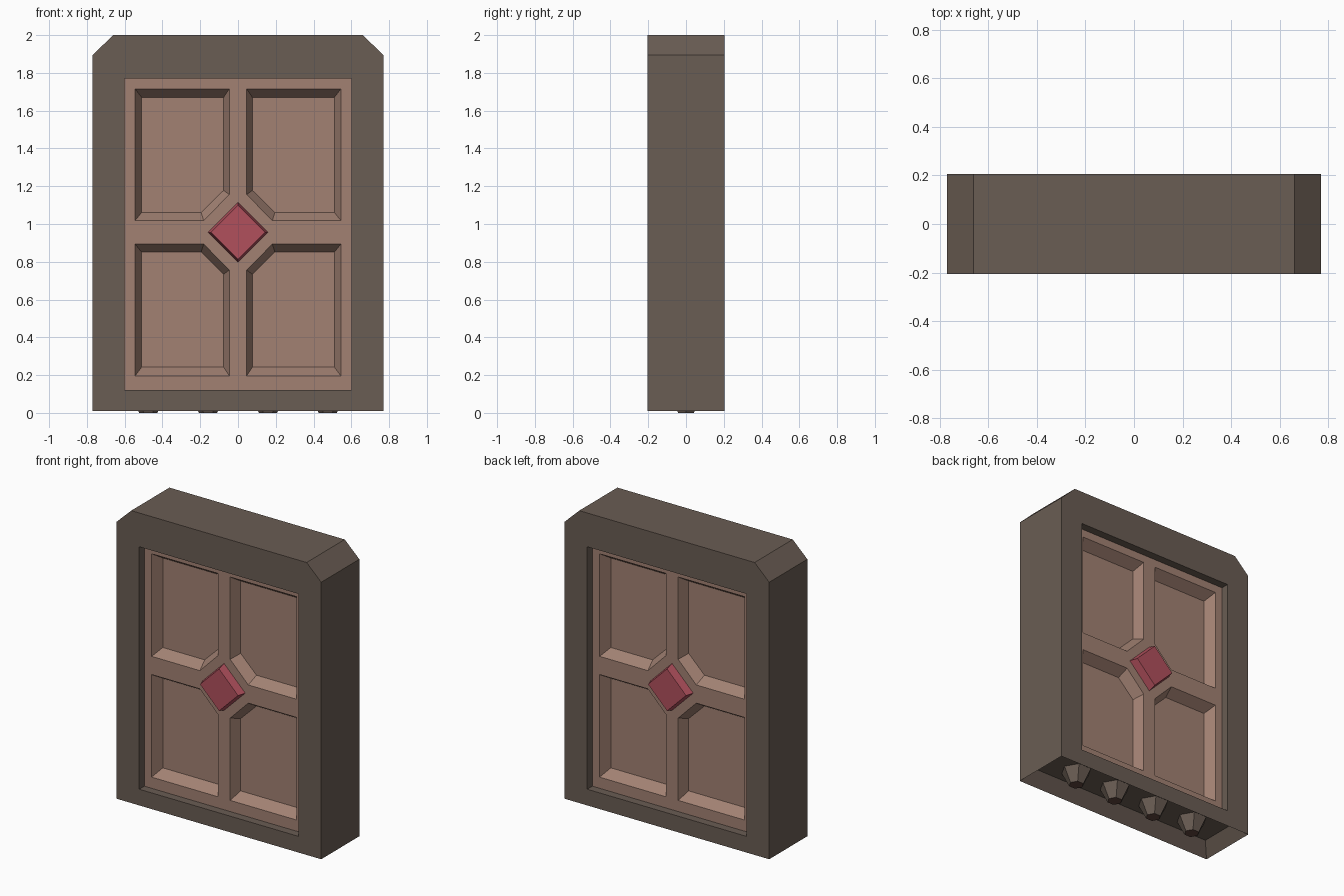
import bpy, bmesh, math
from mathutils import Matrix

if "Cube" in bpy.data.objects:
    bpy.data.objects.remove(bpy.data.objects["Cube"])


def material(name, rgb):
    m = bpy.data.materials.new(name)
    m.diffuse_color = (*rgb, 1)
    m.use_nodes = True
    m.node_tree.nodes["Principled BSDF"].inputs["Base Color"].default_value = m.diffuse_color
    return m


FRAME = material("dark frame", (0.144, 0.109, 0.087))
PANEL = material("tan panel", (0.36, 0.22, 0.17))
GEM = material("red gem", (0.44, 0.08, 0.108))
TIP = material("dark stud tip", (0.12, 0.062, 0.048))


def finish(bm, name, *mats):
    me = bpy.data.meshes.new(name)
    bm.to_mesh(me)
    bm.free()
    for m in mats:
        me.materials.append(m)
    ob = bpy.data.objects.new(name, me)
    bpy.context.collection.objects.link(ob)
    return ob


D = 0.205      # half depth of the frame
PY = 0.15      # panel surface distance from the middle
CZ = 0.956     # height of the gem

# Frame: chamfered ring with a hollow slot in its underside
bm = bmesh.new()
outer = [(-0.77, 0.01), (0.77, 0.01), (0.77, 1.895), (0.66, 2.0), (-0.66, 2.0), (-0.77, 1.895)]
inner = [(-0.6, 0.12), (0.6, 0.12), (0.6, 1.77), (-0.6, 1.77)]
F = [bm.verts.new((x, -D, z)) for x, z in outer + inner]
B = [bm.verts.new((x, D, z)) for x, z in outer + inner]
for ring in ((0, 1, 7, 6), (1, 2, 8, 7), (2, 3, 4, 5, 9, 8), (5, 0, 6, 9)):
    bm.faces.new([F[i] for i in ring])
    bm.faces.new([B[i] for i in reversed(ring)])
for start, n in ((0, 6), (6, 4)):
    for i in range(n):
        a, b = start + i, start + (i + 1) % n
        bm.faces.new((F[a], F[b], B[b], B[a]))
bmesh.ops.recalc_face_normals(bm, faces=bm.faces)
bm.normal_update()
under = [f for f in bm.faces if all(v.co.z < 0.02 for v in f.verts)]
bmesh.ops.inset_region(bm, faces=under, thickness=0.085)
for v in under[0].verts:
    v.co.z += 0.09
finish(bm, "frame", FRAME)

# Panel: four bevelled pockets per side, each with a corner cut around the gem
bm = bmesh.new()
corners = [(0, 0), (0.61, 0), (0.61, 0.845), (0, 0.845)]
rim = [(0.046, 0.2), (0.182, 0.062), (0.545, 0.062), (0.545, 0.76), (0.046, 0.76)]
floor = [(0.076, 0.222), (0.195, 0.105), (0.51, 0.105), (0.51, 0.714), (0.076, 0.714)]
for sy in (-1, 1):
    for sx in (-1, 1):
        for sz in (-1, 1):
            def pts(loop, y):
                return [bm.verts.new((sx * x, sy * y, CZ + sz * z)) for x, z in loop]
            c, r, q = pts(corners, PY), pts(rim, PY), pts(floor, PY - 0.07)
            faces = [(c[0], c[1], r[2], r[1]), (c[1], c[2], r[3], r[2]),
                     (c[2], c[3], r[4], r[3]), (c[3], c[0], r[0], r[4]),
                     (c[0], r[1], r[0]), q]
            faces += [(r[i], r[(i + 1) % 5], q[(i + 1) % 5], q[i]) for i in range(5)]
            for f in faces:
                bm.faces.new(f if sx * sy * sz < 0 else list(reversed(f)))
bmesh.ops.remove_doubles(bm, verts=bm.verts, dist=1e-4)
finish(bm, "panel", PANEL)

# Gems: a tapered diamond on each side
for sy, name in ((-1, "front_gem"), (1, "back_gem")):
    bm = bmesh.new()
    bmesh.ops.create_cone(bm, cap_ends=True, segments=4, radius1=0.16, radius2=0.143, depth=0.055,
                          matrix=Matrix.Translation((0, sy * (PY + 0.0265), CZ))
                          @ Matrix.Rotation(-sy * math.pi / 2, 4, 'X'))
    finish(bm, name, GEM)

# Studs: tapered pegs hanging in the bottom slot, with dark flat tips
for i in range(4):
    bm = bmesh.new()
    bmesh.ops.create_cone(bm, cap_ends=True, segments=6, radius1=0.048, radius2=0.1, depth=0.105,
                          matrix=Matrix.Translation((-0.4755 + i * 0.317, 0, 0.0525))
                          @ Matrix.Rotation(math.pi / 2, 4, 'Z'))
    bm.normal_update()
    for f in bm.faces:
        f.material_index = 1 if f.normal.z < -0.9 else 0
    finish(bm, f"stud_{i + 1}", FRAME, TIP)
